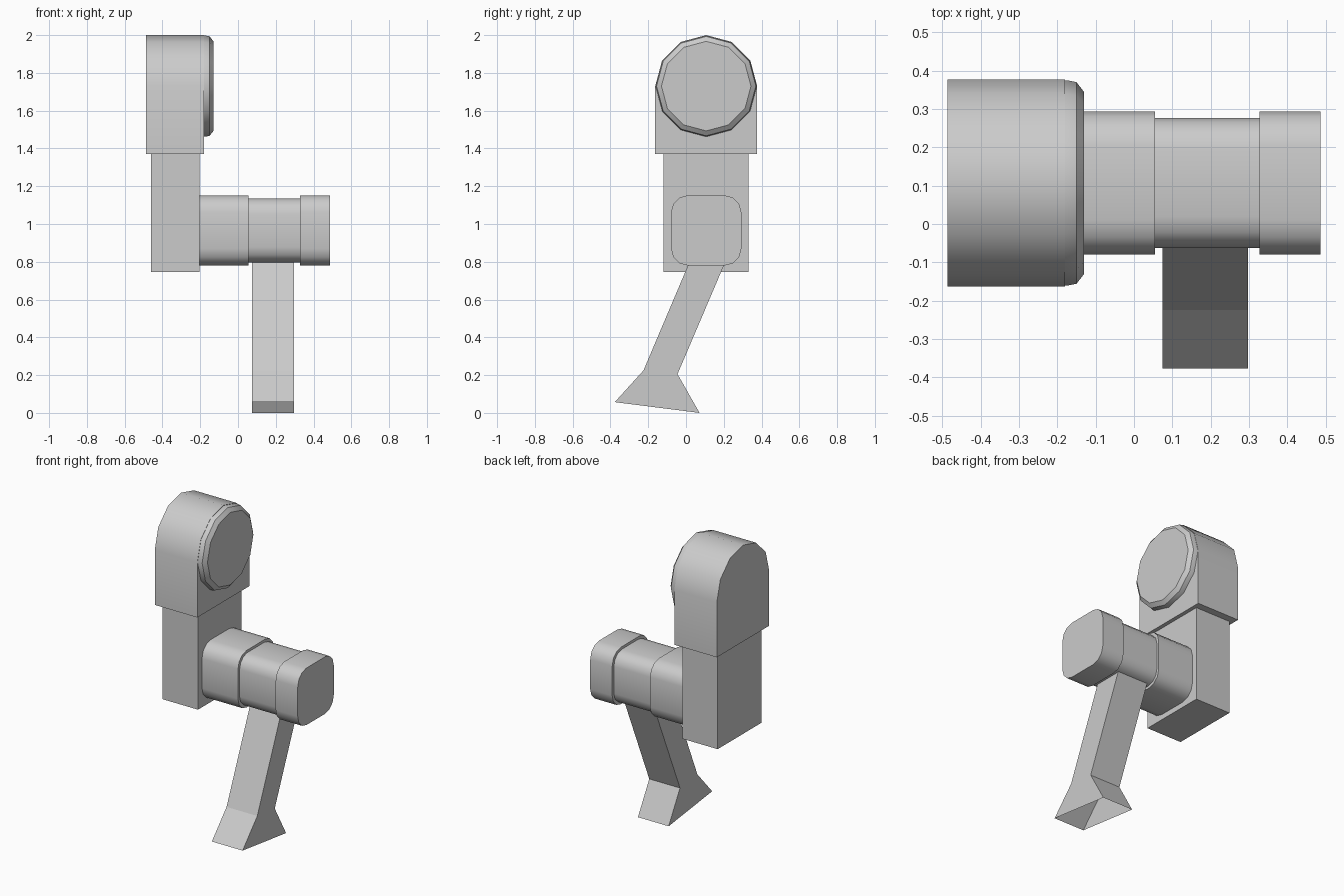
import bpy
import bmesh
from math import sin, cos, pi, radians

cube = bpy.data.objects.get("Cube")
if cube:
    bpy.data.objects.remove(cube, do_unlink=True)

grey = bpy.data.materials.new("light grey")
grey.use_nodes = True
grey.diffuse_color = (0.6, 0.6, 0.6, 1)
grey.node_tree.nodes["Principled BSDF"].inputs["Base Color"].default_value = (0.6, 0.6, 0.6, 1)


def loft(name, sections, smooth=True, open_side=None):
    """Join (x, [(y, z), ...]) sections along x; open_side leaves one wall out."""
    bm = bmesh.new()
    rings = [[bm.verts.new((x, y, z)) for y, z in pts] for x, pts in sections]
    n = len(rings[0])
    for a, b in zip(rings, rings[1:]):
        for i in range(n):
            if i != open_side:
                j = (i + 1) % n
                bm.faces.new((a[i], a[j], b[j], b[i]))
    bm.faces.new(rings[0][::-1])
    bm.faces.new(rings[-1])
    bmesh.ops.recalc_face_normals(bm, faces=bm.faces)
    mesh = bpy.data.meshes.new(name)
    bm.to_mesh(mesh)
    bm.free()
    mesh.materials.append(grey)
    obj = bpy.data.objects.new(name, mesh)
    bpy.context.collection.objects.link(obj)
    if smooth:
        bpy.ops.object.select_all(action='DESELECT')
        obj.select_set(True)
        bpy.context.view_layer.objects.active = obj
        bpy.ops.object.shade_smooth_by_angle(angle=radians(35))
    return obj


CY = 0.107  # shared centre line of the arm


def circle(radius, count=12, steps=12):
    return [(CY + radius * cos(2 * pi * i / count), 1.73 + radius * sin(2 * pi * i / count))
            for i in range(steps)]


def rounded(half, flat=0.095, steps=3):
    """Square with rounded corners, centred on the elbow axis."""
    pts = []
    for k, (sy, sz) in enumerate([(1, 1), (-1, 1), (-1, -1), (1, -1)]):
        for i in range(steps + 1):
            a = pi / 2 * (k + i / steps)
            pts.append((CY + sy * flat + (half - flat) * cos(a),
                        0.966 + sz * flat + (half - flat) * sin(a)))
    return pts


# Shoulder: arched block with a bevelled round cap on the inner side
R = 0.27
arch = circle(R, steps=7) + [(CY - R, 1.37), (CY + R, 1.37)]
loft("shoulder", [(-0.487, arch), (-0.18, arch)])
loft("shoulder_cap", [(-0.3, circle(R - 0.002)), (-0.175, circle(R - 0.002)),
                      (-0.15, circle(0.263)), (-0.13, circle(0.237))])

# Upper arm: plain box
box = [(-0.12, 0.745), (0.33, 0.745), (0.33, 1.37), (-0.12, 1.37)]
loft("upper_arm", [(-0.46, box), (-0.205, box)], smooth=False)

# Elbow: rounded barrel with a narrower middle
for name, x0, x1, half in [("elbow_inner", -0.205, 0.055, 0.186),
                           ("elbow_middle", 0.055, 0.328, 0.169),
                           ("elbow_outer", 0.328, 0.487, 0.186)]:
    outline = rounded(half, half * 0.52)
    loft(name, [(x0, outline), (x1, outline)])

# Forearm flaring into a hollow cuff, open underneath
arm = [(0.23, 0.85), (0.04, 0.85), (-0.225, 0.225),
       (-0.377, 0.057), (0.072, 0.0), (-0.045, 0.205)]
loft("forearm", [(0.075, arm), (0.297, arm)], smooth=False, open_side=3)
